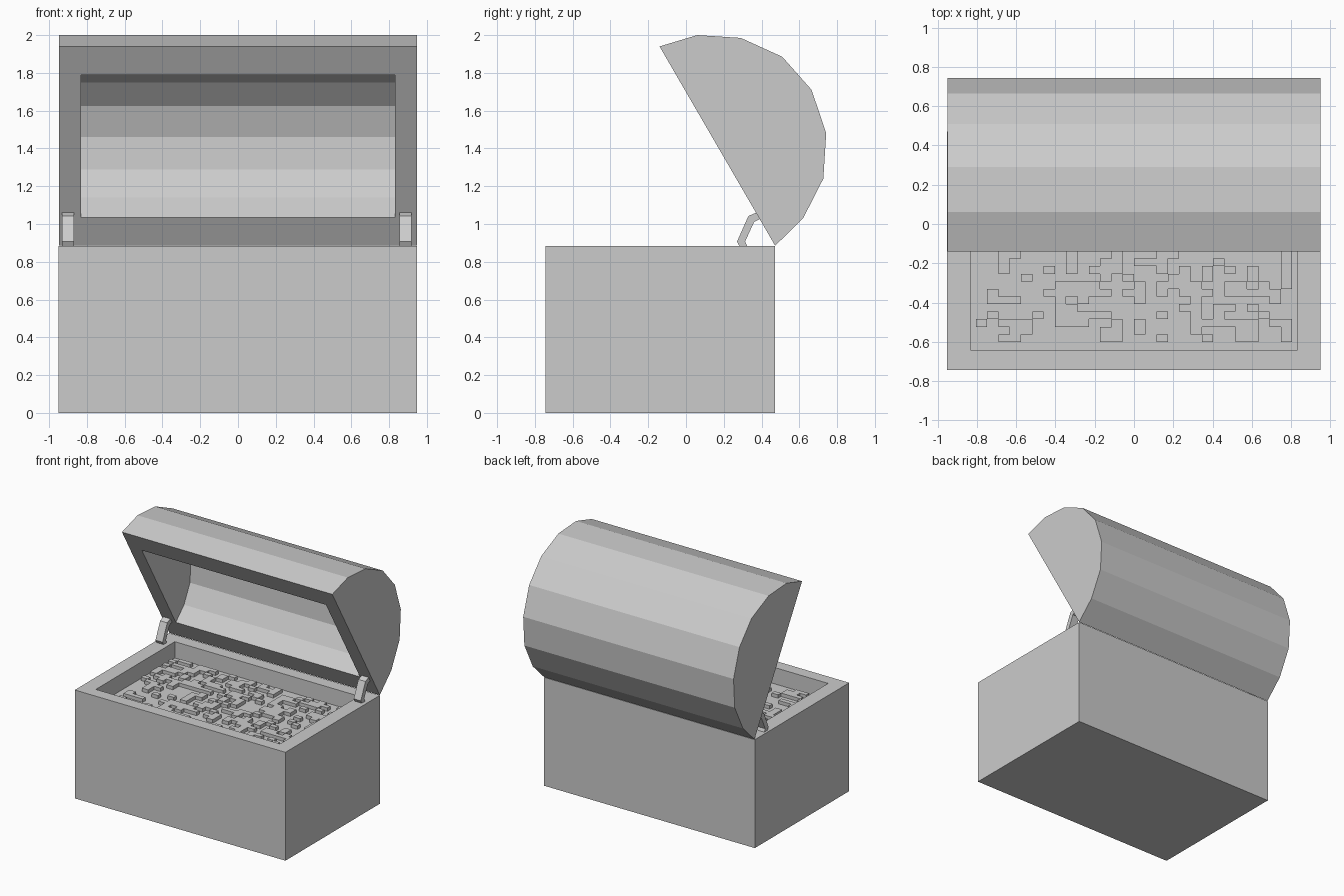
import bpy, bmesh, random

if "Cube" in bpy.data.objects:
    bpy.data.objects.remove(bpy.data.objects["Cube"])

random.seed(7)


def finish(name, bm):
    bmesh.ops.remove_doubles(bm, verts=bm.verts, dist=1e-5)
    bmesh.ops.recalc_face_normals(bm, faces=bm.faces)
    me = bpy.data.meshes.new(name)
    bm.to_mesh(me)
    bm.free()
    ob = bpy.data.objects.new(name, me)
    bpy.context.collection.objects.link(ob)
    return ob


def stack(name, loops):
    """Skin a series of matching closed loops and cap both ends."""
    bm = bmesh.new()
    rings = [[bm.verts.new(p) for p in loop] for loop in loops]
    for a, b in zip(rings, rings[1:]):
        n = len(a)
        for i in range(n):
            j = (i + 1) % n
            bm.faces.new((a[i], a[j], b[j], b[i]))
    bm.faces.new(rings[0])
    bm.faces.new(rings[-1])
    return finish(name, bm)


def rect(x0, x1, y0, y1, z):
    return [(x0, y0, z), (x1, y0, z), (x1, y1, z), (x0, y1, z)]


# chest body: open box with thick walls and a raised floor
FLOOR = 0.75
outer = (-0.951, 0.948, -0.743, 0.472)
inner = (-0.83, 0.83, -0.645, 0.372)
stack("chest_body", [rect(*outer, 0), rect(*outer, 0.883),
                     rect(*inner, 0.883), rect(*inner, FLOOR)])

# lid: hollow faceted barrel, swung open about the back edge
arc = [(0.472, 0.885), (0.62, 1.03), (0.727, 1.24), (0.742, 1.48), (0.665, 1.71),
       (0.51, 1.885), (0.29, 1.985), (0.06, 2.0), (-0.14, 1.94)]
cy, cz = (arc[0][0] + arc[-1][0]) / 2, (arc[0][1] + arc[-1][1]) / 2
small = [(cy + (y - cy) * 0.715, cz + (z - cz) * 0.715) for y, z in arc]
bm = bmesh.new()
rims = []
for profile, hx in ((arc, 0.948), (small, 0.83)):
    L, R = ([bm.verts.new((s * hx, y, z)) for y, z in profile] for s in (-1, 1))
    for i in range(len(profile) - 1):
        bm.faces.new((L[i], L[i + 1], R[i + 1], R[i]))
    bm.faces.new(L)
    bm.faces.new(R)
    rims.append((L[0], R[0], R[-1], L[-1]))
for i in range(4):
    j = (i + 1) % 4
    bm.faces.new((rims[0][i], rims[0][j], rims[1][j], rims[1][i]))
finish("lid", bm)

# bent hinge stays
stay = [(0.29, 0.87), (0.27, 0.907), (0.33, 1.042), (0.39, 1.068),
        (0.40, 1.03), (0.36, 1.01), (0.313, 0.907), (0.33, 0.87)]
for side, x0, x1 in (("left", -0.933, -0.869), ("right", 0.854, 0.918)):
    stack("hinge_stay_" + side, [[(x, y, z) for y, z in stay] for x in (x0, x1)])

# treasure: blocky height field lying on the chest floor
NX, NY, DX, DY = 28, 24, 0.0575, 0.0385
X0, Y0 = -NX * DX / 2, -0.6
level = {(i, j): random.choices((0, 0.028), (55, 45))[0]
         for i in range(NX) for j in range(NY)}
bm = bmesh.new()


def quad(*pts):
    bm.faces.new([bm.verts.new(p) for p in pts])


for (i, j), h in level.items():
    xa, ya = X0 + i * DX, Y0 + j * DY
    xb, yb = xa + DX, ya + DY
    lo, hi = FLOOR + 0.004, FLOOR + 0.004 + h
    quad((xa, ya, hi), (xb, ya, hi), (xb, yb, hi), (xa, yb, hi))
    if h:
        for di, dj, p, q in ((-1, 0, (xa, yb), (xa, ya)), (1, 0, (xb, ya), (xb, yb)),
                             (0, -1, (xa, ya), (xb, ya)), (0, 1, (xb, yb), (xa, yb))):
            if not level.get((i + di, j + dj), 0):
                quad((*p, lo), (*q, lo), (*q, hi), (*p, hi))
me = bpy.data.meshes.new("treasure")
bm.to_mesh(me)
bm.free()
bpy.context.collection.objects.link(bpy.data.objects.new("treasure", me))
